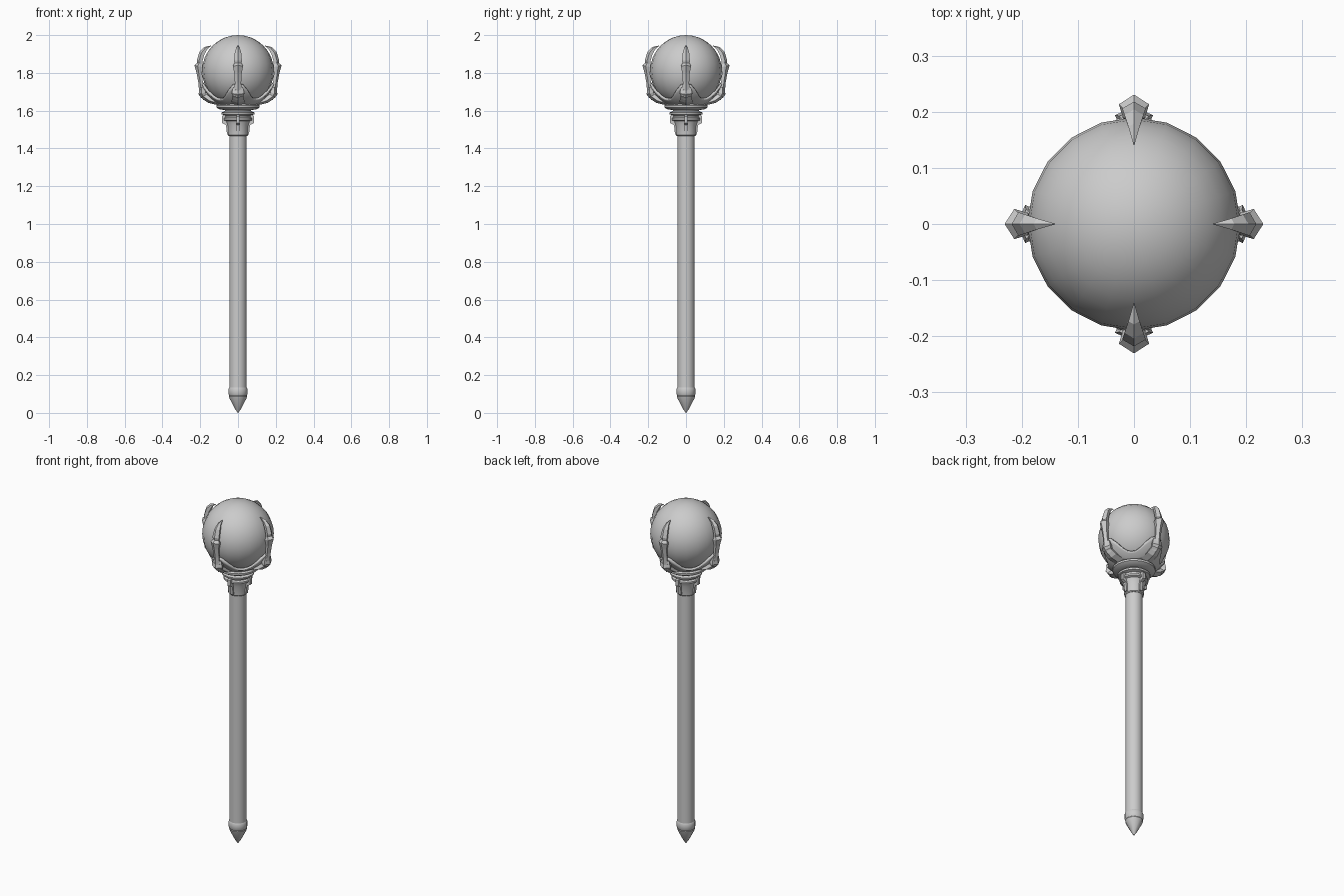
import bpy, bmesh, math
from mathutils import Vector, Matrix

cube = bpy.data.objects.get("Cube")
if cube:
    bpy.data.objects.remove(cube, do_unlink=True)

grey = bpy.data.materials.new("plain grey")
grey.use_nodes = True
grey.diffuse_color = (0.6, 0.6, 0.6, 1)
grey.node_tree.nodes["Principled BSDF"].inputs["Base Color"].default_value = (0.6, 0.6, 0.6, 1)

ORB_Z, ORB_R = 1.81, 0.19


def finish(name, bm, angle=None):
    bmesh.ops.recalc_face_normals(bm, faces=bm.faces)
    mesh = bpy.data.meshes.new(name)
    bm.to_mesh(mesh)
    bm.free()
    mesh.materials.append(grey)
    ob = bpy.data.objects.new(name, mesh)
    bpy.context.collection.objects.link(ob)
    if angle:
        bpy.ops.object.select_all(action='DESELECT')
        bpy.context.view_layer.objects.active = ob
        ob.select_set(True)
        bpy.ops.object.shade_smooth_by_angle(angle=math.radians(angle))
    return ob


def loft(bm, rings):
    """Skin a list of equal rings of points and cap both ends."""
    rows = [[bm.verts.new(p) for p in ring] for ring in rings]
    n = len(rows[0])
    for a, b in zip(rows, rows[1:]):
        for i in range(n):
            j = (i + 1) % n
            bm.faces.new((a[i], a[j], b[j], b[i]))
    bm.faces.new(rows[0])
    bm.faces.new(rows[-1])


def turned(name, profile, sides=20, angle=35):
    bm = bmesh.new()
    loft(bm, [[(r * math.cos(math.tau * i / sides), r * math.sin(math.tau * i / sides), z)
               for i in range(sides)] for r, z in profile])
    return finish(name, bm, angle)


def four_around(name, build):
    """Build one part on +x, then repeat it at each quarter turn."""
    for side, turn in (("left", 0), ("back", 1), ("right", 2), ("front", 3)):
        bm = bmesh.new()
        build(bm)
        bmesh.ops.rotate(bm, verts=bm.verts, matrix=Matrix.Rotation(turn * math.pi / 2, 3, 'Z'))
        finish(side + "_" + name, bm)


def bone(bm, stations):
    """Faceted limb: each station is (radius out, height, half width, half depth, lean)."""
    rings = []
    for r, z, w, d, lean in stations:
        out = Vector((math.cos(lean), 0, math.sin(lean)))
        c, side = Vector((r, 0, z)), Vector((0, w, 0))
        rings.append([c + out * d, c + side + out * d * 0.2, c + side * 0.7 - out * d,
                      c - side * 0.7 - out * d, c - side + out * d * 0.2])
    loft(bm, rings)


# Shaft, foot and collar
turned("shaft", [(0.046, 0.1), (0.046, 1.5)], 16)
turned("foot_point", [(0.001, 0), (0.014, 0.018), (0.044, 0.075), (0.048, 0.088), (0.044, 0.098)], 12)
turned("foot_band", [(0.045, 0.09), (0.05, 0.1), (0.05, 0.128), (0.046, 0.135)], 16)
turned("collar", [(0.047, 1.465), (0.052, 1.47), (0.056, 1.525), (0.064, 1.545), (0.076, 1.55),
                  (0.076, 1.56), (0.066, 1.566), (0.068, 1.575), (0.086, 1.58), (0.088, 1.59),
                  (0.07, 1.597), (0.07, 1.61)])
turned("collar_plate", [(0.07, 1.603), (0.1, 1.608), (0.114, 1.617), (0.115, 1.628),
                        (0.105, 1.634), (0.09, 1.645)])

# Orb
bm = bmesh.new()
bmesh.ops.create_uvsphere(bm, u_segments=20, v_segments=16, radius=ORB_R,
                          matrix=Matrix.Translation((0, 0, ORB_Z)))
finish("orb", bm, 60)

# Scalloped cup hugging the orb, high at the claws and low between them
bm = bmesh.new()
SIDES, ROWS, SHELL = 40, 5, ORB_R + 0.009
grid = []
for row in range(ROWS + 1):
    ring = []
    for i in range(SIDES):
        a = math.tau * i / SIDES
        top = 1.662 + 0.085 * abs(math.cos(2 * a)) ** 3 * (math.cos(4 * a) > -0.99)
        if math.cos(2 * a) < 0:
            top = 1.662 + 0.085 * abs(math.cos(2 * a)) ** 3
        z = 1.634 + (top - 1.634) * row / ROWS
        r = math.sqrt(SHELL ** 2 - (ORB_Z - z) ** 2)
        ring.append(bm.verts.new((r * math.cos(a), r * math.sin(a), z)))
    grid.append(ring)
for low, high in zip(grid, grid[1:]):
    for i in range(SIDES):
        j = (i + 1) % SIDES
        bm.faces.new((low[i], low[j], high[j], high[i]))
cup = finish("orb_cup", bm, 35)
solid = cup.modifiers.new("thickness", 'SOLIDIFY')
solid.thickness = 0.012
solid.offset = 0

# Claws: palm, knuckle, lower finger, upper finger with talon
four_around("claw_palm", lambda bm: bone(bm, [
    (0.1, 1.64, 0.035, 0.012, -1.2), (0.15, 1.655, 0.034, 0.016, -1.0),
    (0.185, 1.68, 0.028, 0.016, -0.6), (0.196, 1.712, 0.02, 0.01, -0.3)]))
four_around("claw_knuckle", lambda bm: bone(bm, [
    (0.172, 1.665, 0.022, 0.014, -0.8), (0.19, 1.692, 0.034, 0.02, -0.3),
    (0.19, 1.725, 0.026, 0.012, 0)]))
four_around("claw_lower_finger", lambda bm: bone(bm, [
    (0.191, 1.69, 0.018, 0.014, -0.2), (0.198, 1.75, 0.017, 0.012, 0),
    (0.205, 1.8, 0.02, 0.015, 0.1), (0.209, 1.835, 0.027, 0.022, 0.2),
    (0.202, 1.852, 0.018, 0.012, 0.3)]))
four_around("claw_talon", lambda bm: bone(bm, [
    (0.2, 1.82, 0.014, 0.011, 0), (0.203, 1.865, 0.021, 0.015, 0.1),
    (0.191, 1.905, 0.017, 0.015, 0.5), (0.172, 1.93, 0.01, 0.01, 0.8),
    (0.142, 1.944, 0.001, 0.001, 1.1)]))


# Collar fins
def fin(bm):
    outline = [(0.04, 1.475), (0.058, 1.475), (0.064, 1.525), (0.084, 1.535),
               (0.084, 1.57), (0.06, 1.6), (0.04, 1.6)]
    loft(bm, [[(x, y, z) for x, z in outline] for y in (-0.009, 0.009)])


four_around("collar_fin", fin)
